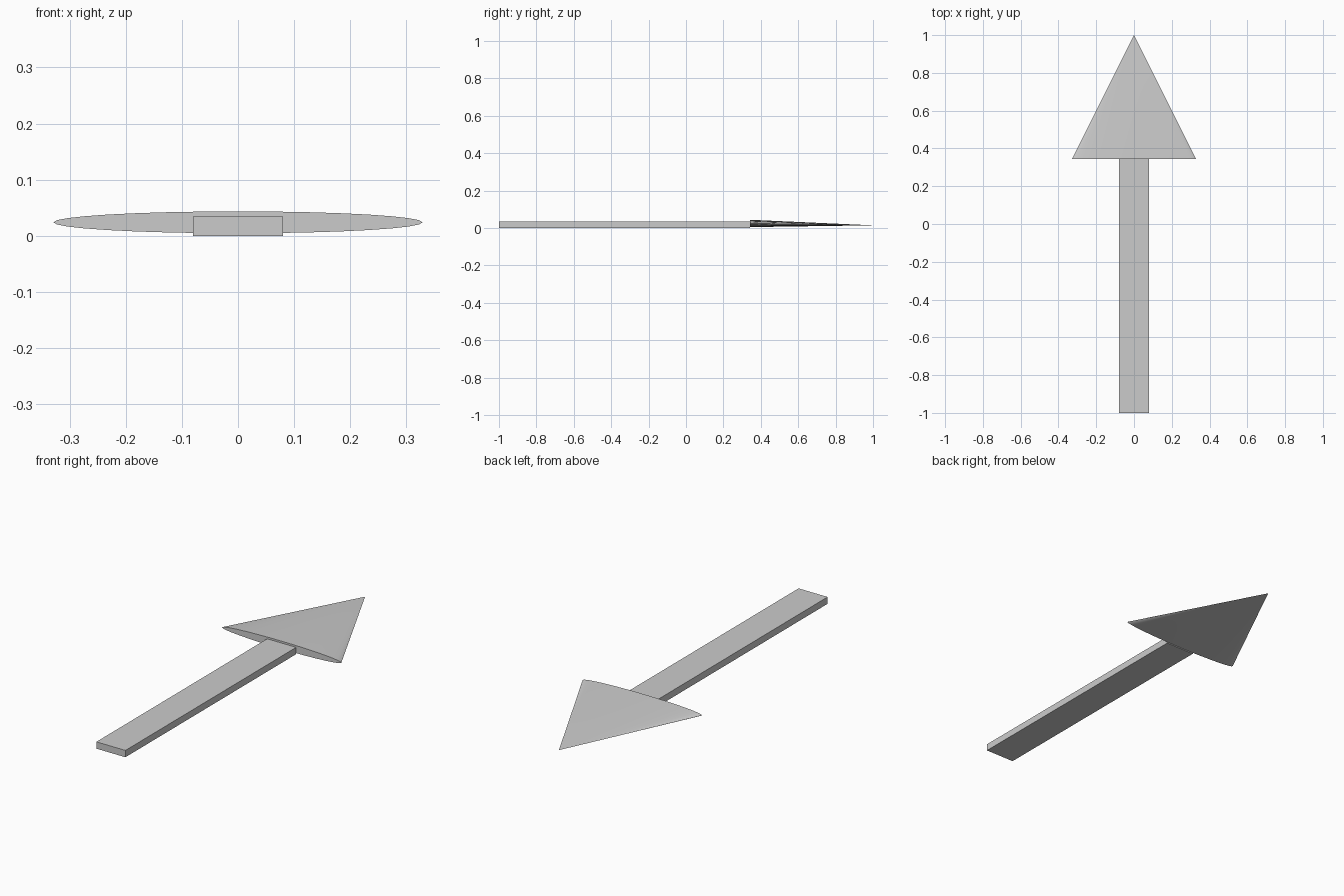
import bpy, bmesh
from math import radians
from mathutils import Matrix

if "Cube" in bpy.data.objects:
    bpy.data.objects.remove(bpy.data.objects["Cube"])


def add_object(name, bm):
    mesh = bpy.data.meshes.new(name)
    bm.to_mesh(mesh)
    bm.free()
    obj = bpy.data.objects.new(name, mesh)
    bpy.context.collection.objects.link(obj)
    return obj


BASE_Y, TIP_Y = 0.343, 1.0

# Flat rectangular shaft
bm = bmesh.new()
bmesh.ops.create_cube(bm, size=1)
bmesh.ops.scale(bm, vec=(0.16, BASE_Y + 1, 0.034), verts=bm.verts)
bmesh.ops.translate(bm, vec=(0, (BASE_Y - 1) / 2, 0.017), verts=bm.verts)
add_object("arrow_shaft", bm)

# Flattened cone head, its axis dipping slightly toward the tip
bm = bmesh.new()
bmesh.ops.create_cone(bm, cap_ends=True, segments=32, radius1=1, radius2=0,
                      depth=TIP_Y - BASE_Y)
bmesh.ops.rotate(bm, cent=(0, 0, 0), matrix=Matrix.Rotation(radians(-90), 3, 'X'),
                 verts=bm.verts)
bmesh.ops.scale(bm, vec=(0.329, 1, 0.0195), verts=bm.verts)
bmesh.ops.translate(bm, vec=(0, (BASE_Y + TIP_Y) / 2, 0.024), verts=bm.verts)
for v in bm.verts:
    v.co.z -= 0.010 * (v.co.y - BASE_Y) / (TIP_Y - BASE_Y)
bmesh.ops.remove_doubles(bm, verts=bm.verts, dist=1e-5)
head = add_object("arrow_head", bm)

# Smooth sides, crisp base rim
bpy.context.view_layer.objects.active = head
head.select_set(True)
bpy.ops.object.shade_smooth_by_angle(angle=radians(30))
